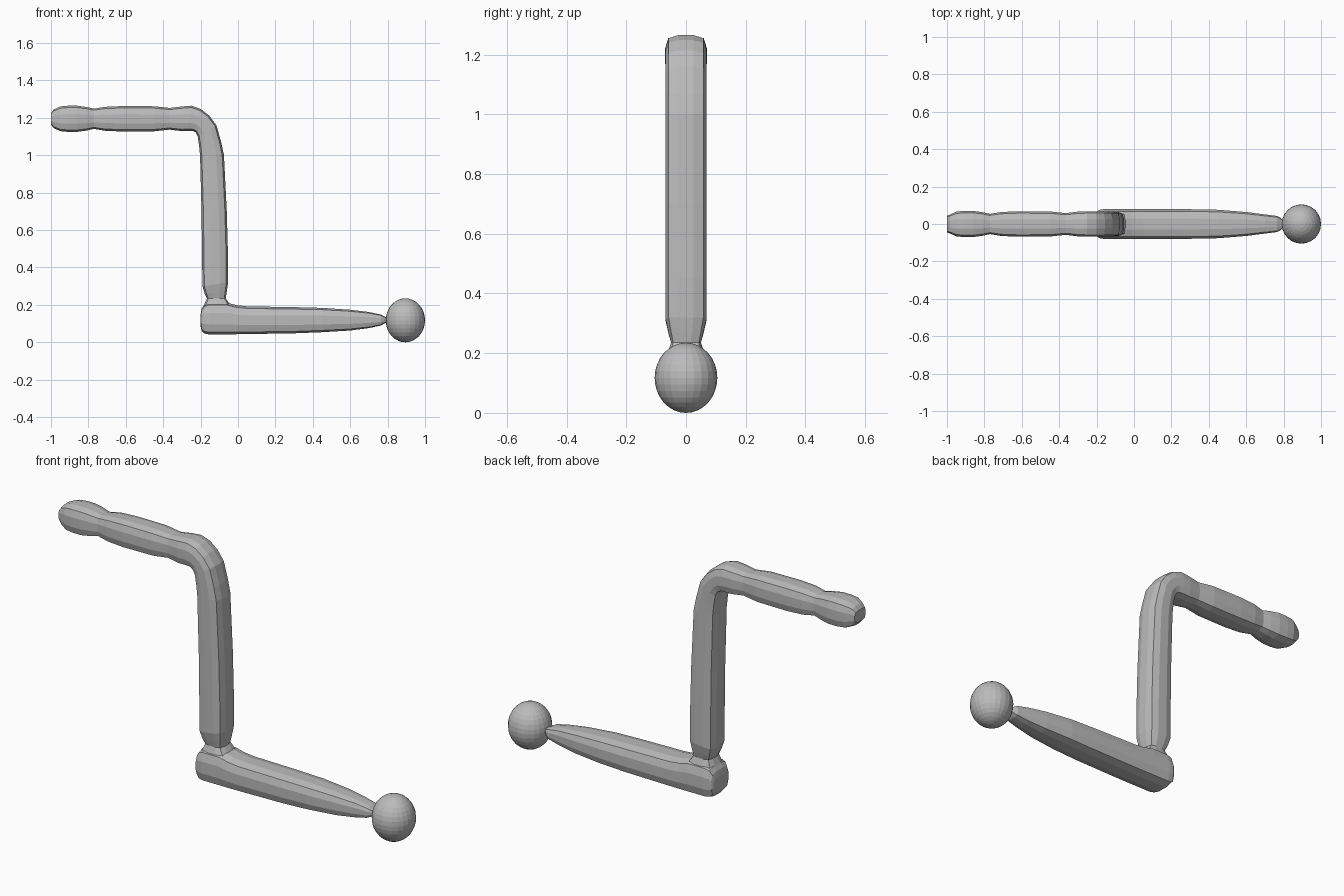
import bpy, bmesh
from mathutils import Vector

metal = bpy.data.materials.new("plain grey")
metal.diffuse_color = (0.5, 0.5, 0.5, 1)

# Squarish twelve-sided cross-section (unit half-size)
SECTION = [(1, -.36), (1, .36), (.85, .85), (.36, 1), (-.36, 1), (-.85, .85),
           (-1, .36), (-1, -.36), (-.85, -.85), (-.36, -1), (.36, -1), (.85, -.85)]


def add_object(name, bm):
    bmesh.ops.recalc_face_normals(bm, faces=bm.faces)
    mesh = bpy.data.meshes.new(name)
    bm.to_mesh(mesh)
    bm.free()
    mesh.materials.append(metal)
    obj = bpy.data.objects.new(name, mesh)
    bpy.context.collection.objects.link(obj)
    return obj


def loft(name, stations):
    """Each station: outer x, outer z, inner x, inner z, half depth in y."""
    bm = bmesh.new()
    rings = []
    for ox, oz, ix, iz, depth in stations:
        outer, inner = Vector((ox, 0, oz)), Vector((ix, 0, iz))
        mid, half = (outer + inner) / 2, (outer - inner) / 2
        rings.append([bm.verts.new(mid + half * u + Vector((0, depth * v, 0)))
                      for u, v in SECTION])
    for a, b in zip(rings, rings[1:]):
        for i in range(12):
            j = (i + 1) % 12
            bm.faces.new((a[i], a[j], b[j], b[i]))
    bm.faces.new(rings[0])
    bm.faces.new(rings[-1])
    return add_object(name, bm)


# Hand grip: (x, half height), swelling at the end and pinched twice
grip = [(-1.0, .03), (-.985, .05), (-.95, .066), (-.91, .07), (-.86, .07),
        (-.81, .063), (-.77, .054), (-.71, .064), (-.62, .068), (-.45, .067),
        (-.365, .058), (-.30, .066)]
stations = [(x, 1.195 + h, x, 1.195 - h, max(h, .045)) for x, h in grip]

# Bend and upright, down to a pinched foot
stations += [(-.25, 1.265, -.27, 1.13, .068), (-.20, 1.248, -.24, 1.13, .068),
             (-.155, 1.213, -.226, 1.122, .068), (-.115, 1.16, -.215, 1.10, .068),
             (-.09, 1.07, -.208, 1.05, .068), (-.075, 1.0, -.203, 1.0, .068),
             (-.06, .7, -.195, .7, .068), (-.053, .45, -.192, .45, .068),
             (-.053, .32, -.19, .30, .068), (-.06, .27, -.178, .26, .058),
             (-.066, .235, -.166, .235, .05), (-.04, .20, -.182, .20, .062),
             (-.01, .18, -.19, .17, .07)]
loft("crank_handle", stations)

# Tapering lower arm: (x, bottom, top, half depth)
arm = [(-.20, .085, .15, .06), (-.194, .062, .18, .07), (-.18, .047, .203, .077),
       (-.155, .042, .212, .08), (-.06, .042, .212, .08), (-.01, .043, .199, .08),
       (.05, .044, .192, .08), (.3, .048, .188, .079), (.45, .054, .184, .076),
       (.6, .063, .174, .064), (.7, .076, .162, .051), (.765, .09, .148, .043),
       (.782, .1, .138, .034), (.80, .108, .13, .015)]
loft("lower_arm", [(x, t, x, b, d) for x, b, t, d in arm])

# Ball at the end of the arm
bm = bmesh.new()
bmesh.ops.create_uvsphere(bm, u_segments=24, v_segments=16, radius=1)
bmesh.ops.scale(bm, vec=(.105, .105, .1175), verts=bm.verts)
bmesh.ops.translate(bm, vec=(.895, 0, .1175), verts=bm.verts)
add_object("end_ball", bm)
